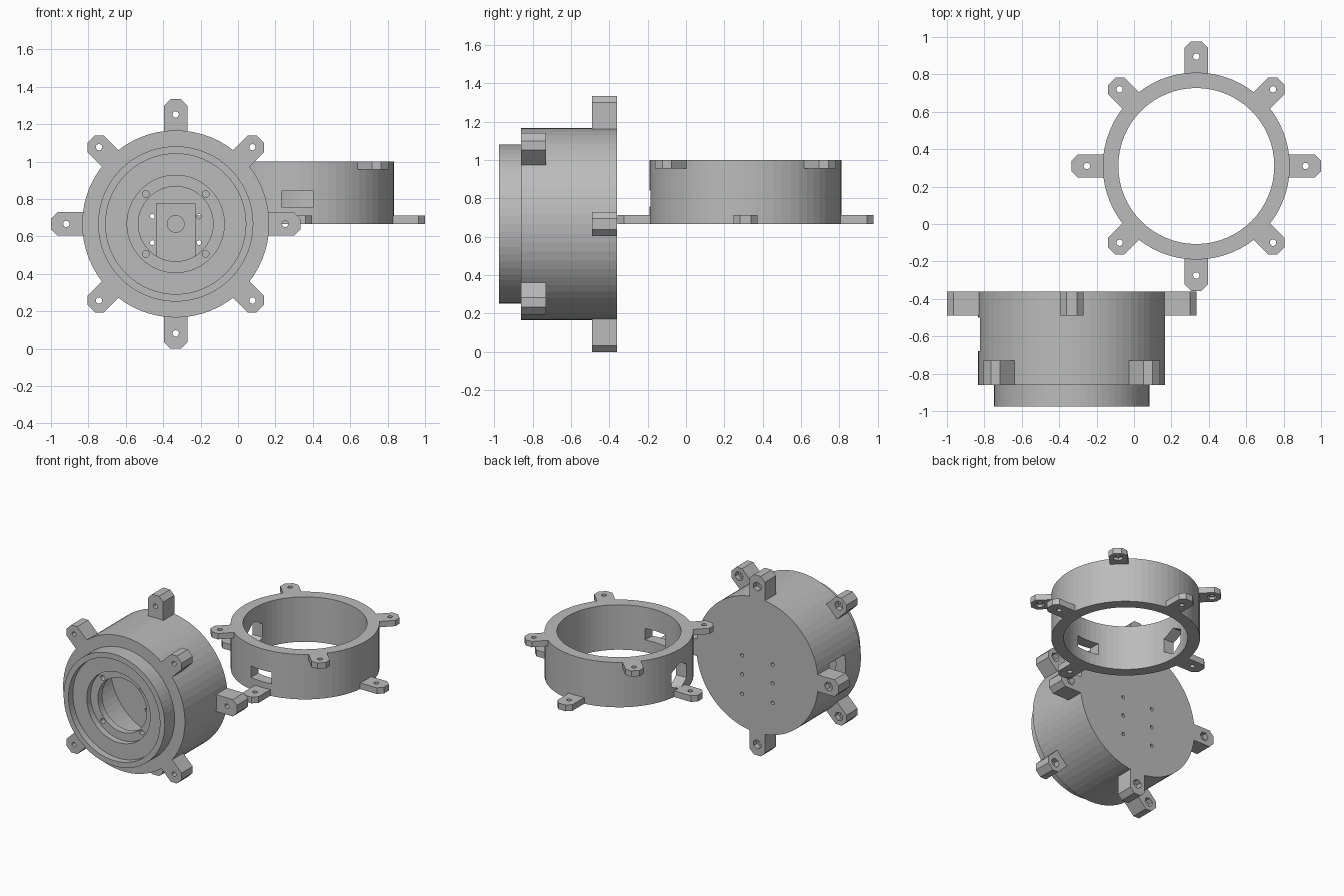
import bpy, bmesh, math
from mathutils import Matrix, Vector

if "Cube" in bpy.data.objects:
    bpy.data.objects.remove(bpy.data.objects["Cube"])

grey = bpy.data.materials.new("plain grey")
grey.diffuse_color = (0.5, 0.5, 0.5, 1)
grey.use_nodes = True
grey.node_tree.nodes["Principled BSDF"].inputs["Base Color"].default_value = grey.diffuse_color

# Local frames: part axis = local z
HOUSING = Matrix.Translation((-0.333, -0.36, 0.667)) @ Matrix.Rotation(math.pi / 2, 4, 'X')
RING = Matrix.Translation((0.333, 0.31, 0.667))


def make(name, bm, mat):
    bmesh.ops.recalc_face_normals(bm, faces=bm.faces)
    bm.transform(mat)
    me = bpy.data.meshes.new(name)
    bm.to_mesh(me)
    bm.free()
    me.materials.append(grey)
    ob = bpy.data.objects.new(name, me)
    bpy.context.collection.objects.link(ob)
    return ob


def lathe(name, profile, mat, seg=64):
    """Revolve a closed (radius, height) profile."""
    bm = bmesh.new()
    vs = [bm.verts.new((r, 0, h)) for r, h in profile]
    es = [bm.edges.new((vs[i], vs[(i + 1) % len(vs)])) for i in range(len(vs))
          if not (profile[i][0] == 0 and profile[(i + 1) % len(vs)][0] == 0)]
    bmesh.ops.spin(bm, geom=vs + es, cent=(0, 0, 0), axis=(0, 0, 1),
                   angle=2 * math.pi, steps=seg)
    bmesh.ops.remove_doubles(bm, verts=bm.verts, dist=1e-4)
    return make(name, bm, mat)


def prism(name, pts, h0, h1, mat):
    """Extrude a flat outline from h0 to h1."""
    bm = bmesh.new()
    f = bm.faces.new([bm.verts.new((x, y, h0)) for x, y in pts])
    ex = bmesh.ops.extrude_face_region(bm, geom=[f])
    bmesh.ops.translate(bm, vec=(0, 0, h1 - h0),
                        verts=[v for v in ex['geom'] if isinstance(v, bmesh.types.BMVert)])
    return make(name, bm, mat)


def disc(cx, cy, r, n):
    return [(cx + r * math.cos(2 * math.pi * i / n), cy + r * math.sin(2 * math.pi * i / n))
            for i in range(n)]


def rect(x0, x1, y0, y1):
    return [(x0, y0), (x1, y0), (x1, y1), (x0, y1)]


def cut(ob, cutter):
    m = ob.modifiers.new("cut", 'BOOLEAN')
    m.operation, m.solver, m.object = 'DIFFERENCE', 'EXACT', cutter
    bpy.context.view_layer.objects.active = ob
    bpy.ops.object.modifier_apply(modifier=m.name)
    bpy.data.objects.remove(cutter)


def ears(prefix, mat, start, h0, h1, tip, hole, recess=None):
    """Four chamfered screw ears around an axis, with optional nut recess (h range)."""
    w, c = 0.0625, 0.034
    outline = [(0.47, -w), (tip - c, -w), (tip, -w + c), (tip, w - c), (tip - c, w), (0.47, w)]
    for k in range(4):
        m = mat @ Matrix.Rotation(math.radians(start + 90 * k), 4, 'Z')
        ob = prism(f"{prefix}_{k + 1}", outline, h0, h1, m)
        cut(ob, prism("cutter", disc(hole, 0, 0.017, 16), h0 - .05, h1 + .05, m))
        if recess:
            cut(ob, prism("cutter", disc(hole, 0, 0.034, 6), *recess, m))


# Motor housing: back plate, wall, stepped front collar, inner cavity
housing = lathe("motor_housing", [
    (0, 0), (.5, 0), (.5, .5), (.415, .5), (.415, .615), (.375, .615), (.375, .565),
    (.26, .565), (.26, .52), (.2, .52), (.2, .47), (.42, .47), (.42, .06), (0, .06)], HOUSING)
# Motor pocket and shaft seat in the back plate
cut(housing, prism("cutter", rect(-.103, .103, -.31, .108), .04, .1, HOUSING))
cut(housing, prism("cutter", disc(0, 0, .045, 24), .025, .1, HOUSING))
# Motor screw holes through the back plate
for x in (-.125, .125):
    for y in (.04, -.10, -.245):
        cut(housing, prism("cutter", disc(x, y, .013, 12), -.05, .1, HOUSING))
# Bearing flange screw holes
for x in (-.16, .16):
    for y in (-.16, .16):
        cut(housing, prism("cutter", disc(x, y, .018, 16), .44, .54, HOUSING))
# Cable window on the left side
cut(housing, prism("cutter", rect(-.6, -.38, -.09, .09), .14, .32, HOUSING))

# Housing ears
ears("housing_back_ear", HOUSING, 0, 0, .13, .667, .585, (-.02, .04))
ears("housing_front_ear", HOUSING, 45, .37, .5, .64, .58, (.35, .41))

# Spacer ring
ring = lathe("spacer_ring", [(.5, 0), (.5, .333), (.417, .333), (.417, 0)], RING)
# Front slot and left hexagonal port
cut(ring, prism("cutter", rect(-.1, .072, -.6, -.35), .09, .175, RING))
side = RING @ Matrix.Translation((0, 0, .135)) @ Matrix.Rotation(-math.pi / 2, 4, 'Y')
cut(ring, prism("cutter", disc(0, 0, .1, 6), .35, .6, side))

# Ring ears
ears("ring_lower_ear", RING, 0, 0, .046, .667, .585)
ears("ring_upper_ear", RING, 45, .29, .333, .64, .58, (.27, .31))
